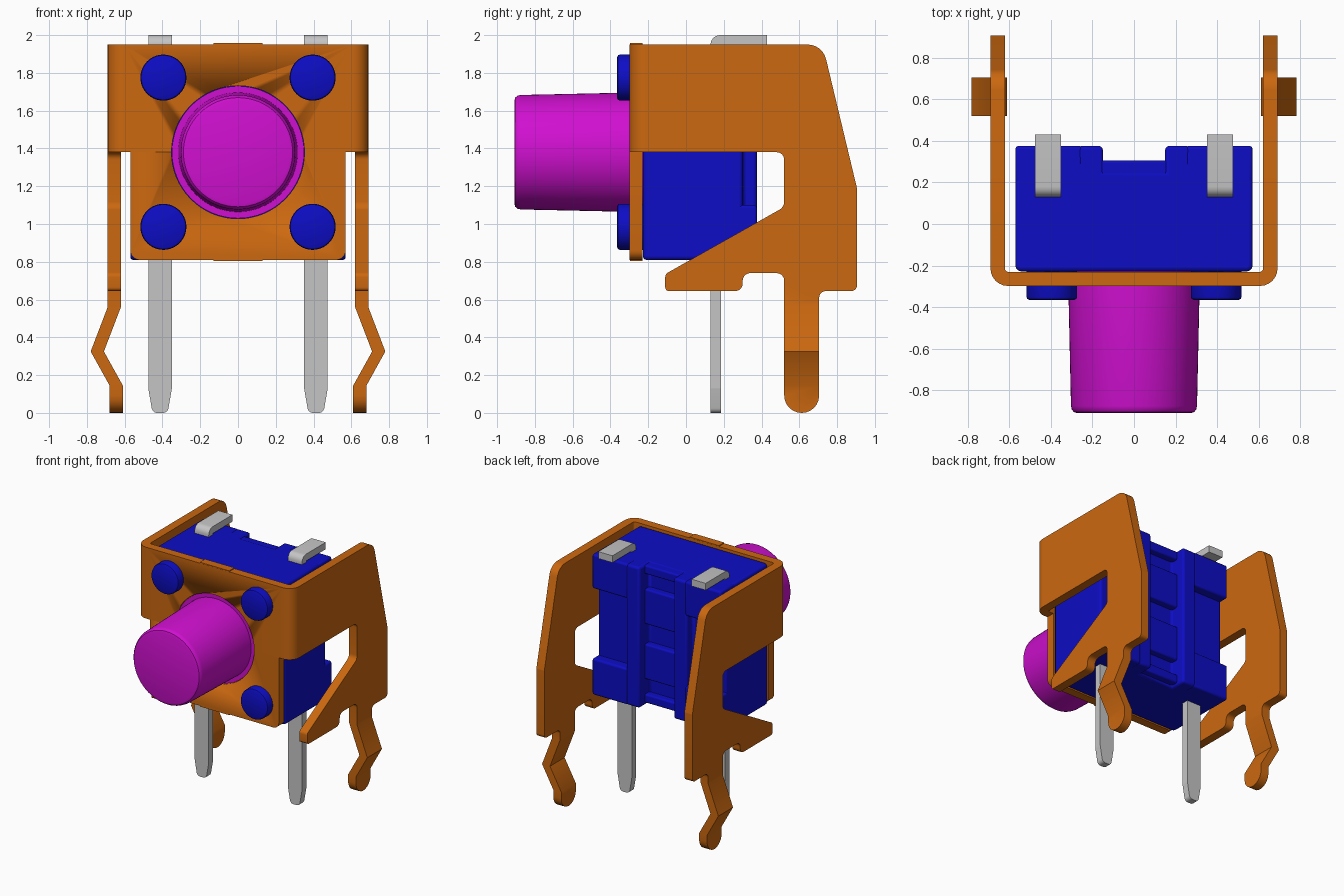
import bpy, bmesh, math
from mathutils import Vector

if "Cube" in bpy.data.objects:
    bpy.data.objects.remove(bpy.data.objects["Cube"], do_unlink=True)


def material(name, rgb):
    m = bpy.data.materials.new(name)
    m.use_nodes = True
    m.diffuse_color = (*rgb, 1)
    m.node_tree.nodes["Principled BSDF"].inputs["Base Color"].default_value = (*rgb, 1)
    return m


ORANGE = material("orange metal", (0.60, 0.138, 0.005))
BLUE = material("blue plastic", (0.004, 0.004, 0.56))
MAGENTA = material("magenta plastic", (0.63, 0.005, 0.63))
GREY = material("grey metal", (0.56, 0.56, 0.56))


def rounded(points, steps=6):
    """Round the corners of a 2D outline; each point is (u, v, radius)."""
    out = []
    for i, (u, v, r) in enumerate(points):
        p = Vector((u, v))
        if r == 0:
            out.append(p)
            continue
        a = (Vector(points[i - 1][:2]) - p).normalized()
        b = (Vector(points[(i + 1) % len(points)][:2]) - p).normalized()
        half = a.angle(b) / 2
        centre = p + (a + b).normalized() * (r / math.sin(half))
        start = p + a * (r / math.tan(half)) - centre
        end = p + b * (r / math.tan(half)) - centre
        sweep = start.angle_signed(end)
        for k in range(steps + 1):
            t = -sweep * k / steps
            c, s = math.cos(t), math.sin(t)
            out.append(centre + Vector((start.x * c - start.y * s, start.x * s + start.y * c)))
    return out


AXES = {"x": lambda u, v, w: (w, u, v),
        "y": lambda u, v, w: (u, w, v),
        "z": lambda u, v, w: (u, v, w)}


def finish(name, bm, mat, bevel=0.0):
    bmesh.ops.recalc_face_normals(bm, faces=bm.faces)
    mesh = bpy.data.meshes.new(name)
    bm.to_mesh(mesh)
    bm.free()
    mesh.materials.append(mat)
    ob = bpy.data.objects.new(name, mesh)
    bpy.context.collection.objects.link(ob)
    if bevel:
        mod = ob.modifiers.new("bevel", "BEVEL")
        mod.width, mod.segments, mod.limit_method = bevel, 3, "ANGLE"
    bpy.ops.object.select_all(action="DESELECT")
    ob.select_set(True)
    bpy.context.view_layer.objects.active = ob
    bpy.ops.object.shade_smooth_by_angle(angle=math.radians(32))
    return ob


def prism_mesh(outline, axis, lo, hi):
    bm = bmesh.new()
    place = AXES[axis]
    face = bm.faces.new([bm.verts.new(place(u, v, lo)) for u, v in outline])
    new = bmesh.ops.extrude_face_region(bm, geom=[face])["geom"]
    shift = Vector(place(0, 0, hi - lo))
    bmesh.ops.translate(bm, vec=shift, verts=[g for g in new if isinstance(g, bmesh.types.BMVert)])
    return bm


def prism(name, points, axis, lo, hi, mat, bevel=0.0):
    return finish(name, prism_mesh(rounded(points), axis, lo, hi), mat, bevel)


def box(name, x, y, z, mat, bevel=0.0):
    pts = [(x[0], y[0], 0), (x[1], y[0], 0), (x[1], y[1], 0), (x[0], y[1], 0)]
    return prism(name, pts, "z", z[0], z[1], mat, bevel)


def turned(name, profile, x, z, mat, sides=64):
    """Lathe (radius, y) points around an axis along y; both ends are capped."""
    bm = bmesh.new()
    rings = [[bm.verts.new((x + r * math.cos(2 * math.pi * i / sides), y,
                            z + r * math.sin(2 * math.pi * i / sides)))
              for i in range(sides)] for r, y in profile]
    for a, b in zip(rings, rings[1:]):
        for i in range(sides):
            j = (i + 1) % sides
            bm.faces.new((a[i], a[j], b[j], b[i]))
    bm.faces.new(rings[0])
    bm.faces.new(rings[-1])
    return finish(name, bm, mat)


def mirrored(points):
    return points + [(-u, v, r) for u, v, r in reversed(points)]


# Bracket front: wide upper band with bent corners, narrower lower plate
band = prism("bracket_front_band", mirrored([
    (0.62, -0.21, 0), (0.69, -0.21, 0), (0.69, -0.298, 0.085)])[:3] + [
    (-0.69, -0.298, 0.085), (-0.69, -0.21, 0), (-0.62, -0.21, 0),
    (-0.62, -0.23, 0.015), (0.62, -0.23, 0.015)], "z", 1.38, 1.95, ORANGE)
lower = prism("bracket_front_plate", [
    (-0.57, 1.38, 0), (0.57, 1.38, 0), (0.57, 0.81, 0.05), (-0.57, 0.81, 0.05)],
    "y", -0.298, -0.23, ORANGE)

# Round opening for the button
cutter = turned("button_hole_cutter", [(0.352, -0.5), (0.352, -0.1)], 0, 1.38, ORANGE)
cutter.hide_render = True
for ob in (band, lower):
    mod = ob.modifiers.new("hole", "BOOLEAN")
    mod.operation, mod.object, mod.solver = "DIFFERENCE", cutter, "EXACT"
    bpy.context.view_layer.objects.active = ob
    bpy.ops.object.modifier_move_to_index(modifier="hole", index=0)
    bpy.ops.object.modifier_apply(modifier="hole")
bpy.data.objects.remove(cutter, do_unlink=True)

# Small shear marks on the plate's top and bottom edges
for name, z in (("top_edge_tab", (1.94, 1.957)), ("bottom_edge_tab", (0.803, 0.82))):
    box(name, (-0.13, 0.13), (-0.297, -0.231), z, ORANGE)

# Bracket sides: flat arm with a kinked snap leg
SIDE = [(-0.21, 1.95, 0), (0.723, 1.95, 0.1), (0.905, 1.19, 0.04), (0.905, 0.645, 0.03),
        (0.705, 0.645, 0.035), (0.705, 0, 0.092), (0.52, 0, 0.092), (0.52, 0.74, 0.04),
        (0.30, 0.74, 0.04), (0.30, 0.645, 0.04), (-0.11, 0.645, 0.02), (-0.11, 0.735, 0.03),
        (0.52, 1.09, 0.05), (0.52, 1.38, 0.04), (-0.21, 1.38, 0)]
KINKS = [(0.0, -0.01), (0.145, -0.01), (0.325, 0.09), (0.56, 0.0), (3.0, 0.0)]


def kink(z):
    for (z0, d0), (z1, d1) in zip(KINKS, KINKS[1:]):
        if z <= z1:
            return d0 + (d1 - d0) * max(z - z0, 0) / (z1 - z0)
    return 0


for name, s in (("left", 1), ("right", -1)):
    bm = prism_mesh(rounded(SIDE), "x", 0.62 * s, 0.69 * s)
    for z, _ in KINKS[1:4]:
        bmesh.ops.bisect_plane(bm, geom=bm.verts[:] + bm.edges[:] + bm.faces[:],
                               plane_co=(0, 0, z), plane_no=(0, 0, 1))
    for v in bm.verts:
        v.co.x += s * kink(v.co.z)
    finish(name + "_bracket_arm", bm, ORANGE)

# Switch housing with two rear ridges and a central channel
HALF = [(0.57, -0.228, 0.03), (0.57, 0.30, 0), (0.27, 0.30, 0), (0.27, 0.375, 0),
        (0.15, 0.375, 0), (0.15, 0.25, 0)]
prism("housing", mirrored(HALF), "z", 0.81, 1.935, BLUE, 0.018)
for i, (z0, z1) in enumerate([(0.83, 0.90), (1.02, 1.30), (1.46, 1.74), (1.86, 1.93)]):
    box(f"channel_pad_{i + 1}", (-0.16, 0.16), (0.2, 0.305), (z0, z1), BLUE, 0.012)

for side, s in (("left", 1), ("right", -1)):
    xs = sorted((0.25 * s, 0.57 * s))
    px = sorted((0.35 * s, 0.475 * s))
    mid = 0.4125 * s
    for level, zs, pip_z in (("lower", (0.81, 1.10), 0.985), ("upper", (1.66, 1.935), 1.775)):
        # Rear corner blocks and front rivet heads
        box(f"{side}_{level}_corner_block", xs, (0.2, 0.375), zs, BLUE, 0.015)
        turned(f"{side}_{level}_rivet", [(0.122, -0.22), (0.122, -0.35), (0.118, -0.36),
                                         (0.108, -0.365)], 0.395 * s, pip_z, BLUE, 40)
    # Terminal pin with tapered tip
    prism(f"{side}_pin", [(px[0], 0.85, 0), (px[1], 0.85, 0), (px[1], 0.13, 0.03),
                          (mid + 0.04, 0, 0.03), (mid - 0.04, 0, 0.03), (px[0], 0.13, 0.03)],
          "y", 0.13, 0.185, GREY)
    # Bent terminal on top
    prism(f"{side}_top_terminal", [(0.13, 1.9, 0), (0.13, 2.0, 0.05), (0.43, 2.0, 0),
                                   (0.43, 1.945, 0), (0.185, 1.945, 0), (0.185, 1.9, 0)],
          "x", px[0], px[1], GREY)

# Push button with flange sitting in the opening
turned("button", [(0.35, -0.2), (0.35, -0.285), (0.316, -0.285), (0.303, -0.875),
                  (0.299, -0.892), (0.289, -0.904), (0.272, -0.909)], 0, 1.38, MAGENTA)
